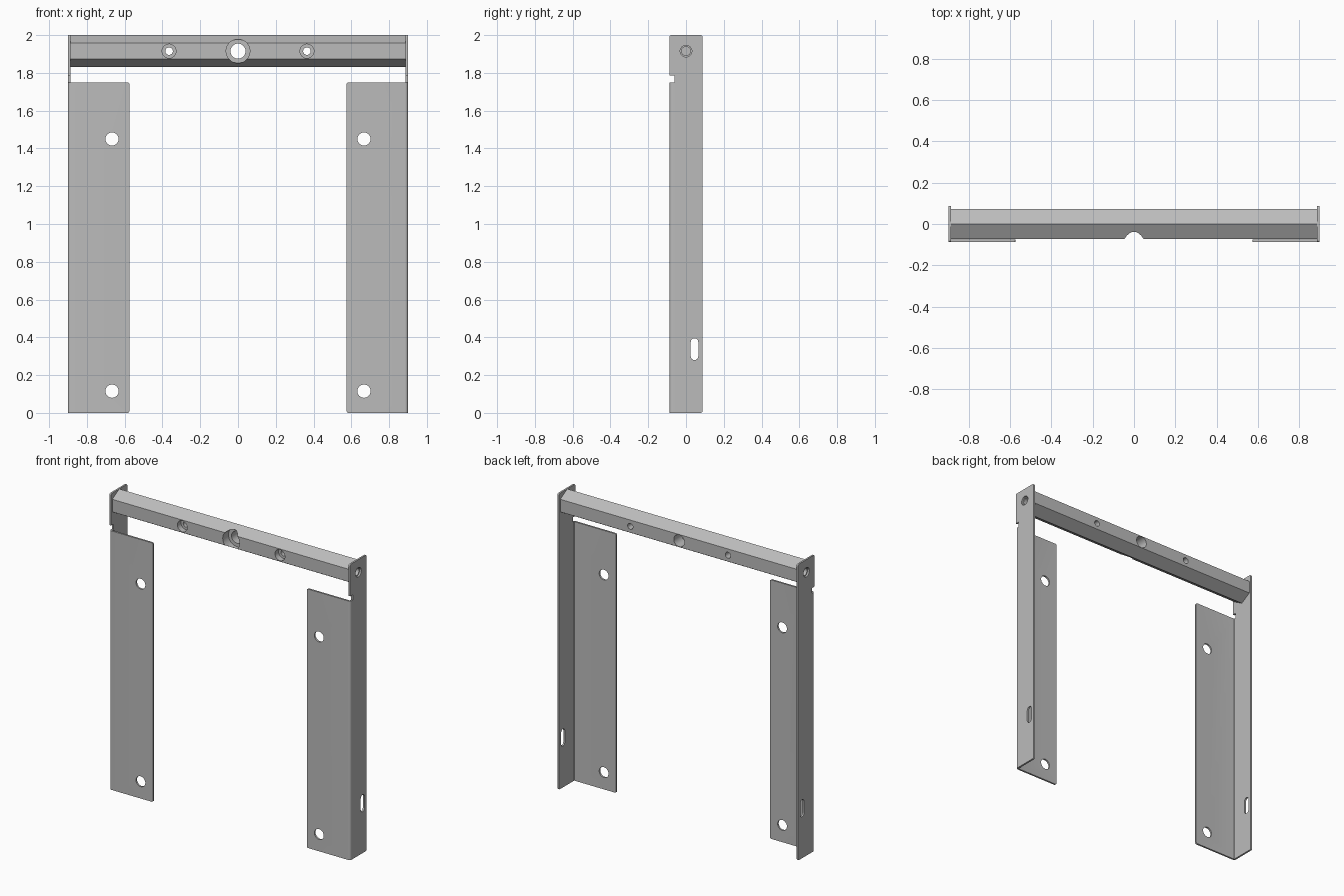
import bpy, bmesh, math
from mathutils import Vector

if "Cube" in bpy.data.objects:
    bpy.data.objects.remove(bpy.data.objects["Cube"])

T = 0.012            # sheet thickness
X, Y = 0.9, 0.087    # outer half width and half depth
BAR_Z = 1.915

steel = bpy.data.materials.new("steel_grey")
steel.use_nodes = True
colour = (0.5, 0.5, 0.5, 1)
steel.diffuse_color = colour
steel.node_tree.nodes["Principled BSDF"].inputs["Base Color"].default_value = colour


def prism(name, pts, axis, a, b):
    """Extrude a 2D outline along an axis from a to b."""
    def place(p, d):
        return {"x": (d, p[0], p[1]), "y": (p[0], d, p[1]), "z": (p[0], p[1], d)}[axis]
    bm = bmesh.new()
    low = [bm.verts.new(place(p, a)) for p in pts]
    high = [bm.verts.new(place(p, b)) for p in pts]
    bm.faces.new(low)
    bm.faces.new(high)
    n = len(pts)
    for i in range(n):
        j = (i + 1) % n
        bm.faces.new((low[i], low[j], high[j], high[i]))
    bmesh.ops.recalc_face_normals(bm, faces=bm.faces)
    me = bpy.data.meshes.new(name)
    bm.to_mesh(me)
    bm.free()
    ob = bpy.data.objects.new(name, me)
    bpy.context.collection.objects.link(ob)
    me.materials.append(steel)
    return ob


def arc(cx, cz, r, start, end, n=6):
    return [(cx + r * math.cos(math.radians(start + (end - start) * i / n)),
             cz + r * math.sin(math.radians(start + (end - start) * i / n)))
            for i in range(n + 1)]


def disc(cx, cz, r, n=32):
    return arc(cx, cz, r, 0, 360, n)[:-1]


def cut(ob, cutters):
    """Subtract the cutters, bake the result and shade it."""
    for c in cutters:
        c.hide_render = True
        m = ob.modifiers.new("hole", "BOOLEAN")
        m.operation, m.solver, m.object = "DIFFERENCE", "EXACT", c
    dg = bpy.context.evaluated_depsgraph_get()
    me = bpy.data.meshes.new_from_object(ob.evaluated_get(dg))
    ob.modifiers.clear()
    ob.data = me
    for c in cutters:
        bpy.data.objects.remove(c)
    bpy.ops.object.select_all(action="DESELECT")
    ob.select_set(True)
    bpy.context.view_layer.objects.active = ob
    bpy.ops.object.shade_smooth_by_angle(angle=math.radians(30))


def round_corners(ob, test, r):
    bm = bmesh.new()
    bm.from_mesh(ob.data)
    edges = [e for e in bm.edges if all(test(v.co) for v in e.verts)
             and abs((e.verts[0].co - e.verts[1].co).normalized().y) > 0.99]
    bmesh.ops.bevel(bm, geom=edges, offset=r, segments=4, profile=0.5, affect="EDGES")
    bm.to_mesh(ob.data)
    bm.free()


# Hexagonal cross bar with counterbored holes and blind end holes
bar = prism("cross_bar", [(0.085 * math.sin(k * math.pi / 3),
                           BAR_Z + 0.085 * math.cos(k * math.pi / 3)) for k in range(6)],
            "x", -X + T, X - T)
holes = []
for x, wide, narrow, floor in ((0, 0.063, 0.04, -0.012),
                               (-0.365, 0.037, 0.02, -0.035), (0.365, 0.037, 0.02, -0.035)):
    holes.append(prism("counterbore", disc(x, BAR_Z, wide), "y", -0.2, floor))
    holes.append(prism("through_hole", disc(x, BAR_Z, narrow), "y", -0.15, 0.2))
for s in (-1, 1):
    holes.append(prism("end_hole", disc(0, BAR_Z, 0.024), "x", s * 0.75, s * 0.95))
cut(bar, holes)

# Bent sheet brackets, one per side
R = 0.016            # outer bend radius
C = 0.01             # small corner radius
BEND = -0.06         # depth at which the flange meets the side plate
for s, side in ((1, "left"), (-1, "right")):
    # Side plate with a relief notch above the flange
    outline = (arc(Y - C, C, C, -90, 0) + arc(Y - C, 2 - C, C, 0, 90)
               + arc(-Y + C, 2 - C, C, 90, 180)
               + [(-Y, 1.785), (BEND, 1.785), (BEND, 0)])
    plate = prism(side + "_side_plate", outline, "x", s * (X - T), s * X)
    slot = arc(0.045, 0.375, 0.02, 0, 180, 12) + arc(0.045, 0.3, 0.02, 180, 360, 12)
    cut(plate, [prism("slot", slot, "x", s * 0.8, s * 1.0),
                prism("bolt_hole", disc(0, BAR_Z, 0.031), "x", s * 0.8, s * 1.0)])

    # Front flange with its rounded bend
    bend = (arc(X - R, -Y + R, R, 0, -90) + [(0.575, -Y), (0.575, -Y + T)]
            + arc(X - R, -Y + R, R - T, -90, 0) + [(X - T, BEND), (X, BEND)])
    flange = prism(side + "_front_flange", [(s * x, y) for x, y in bend], "z", 0, 1.75)
    round_corners(flange, lambda v: abs(v.x) < 0.58, C)
    cut(flange, [prism("screw_hole", disc(s * 0.667, z, 0.035), "y", -0.2, 0.1)
                 for z in (0.115, 1.45)])
